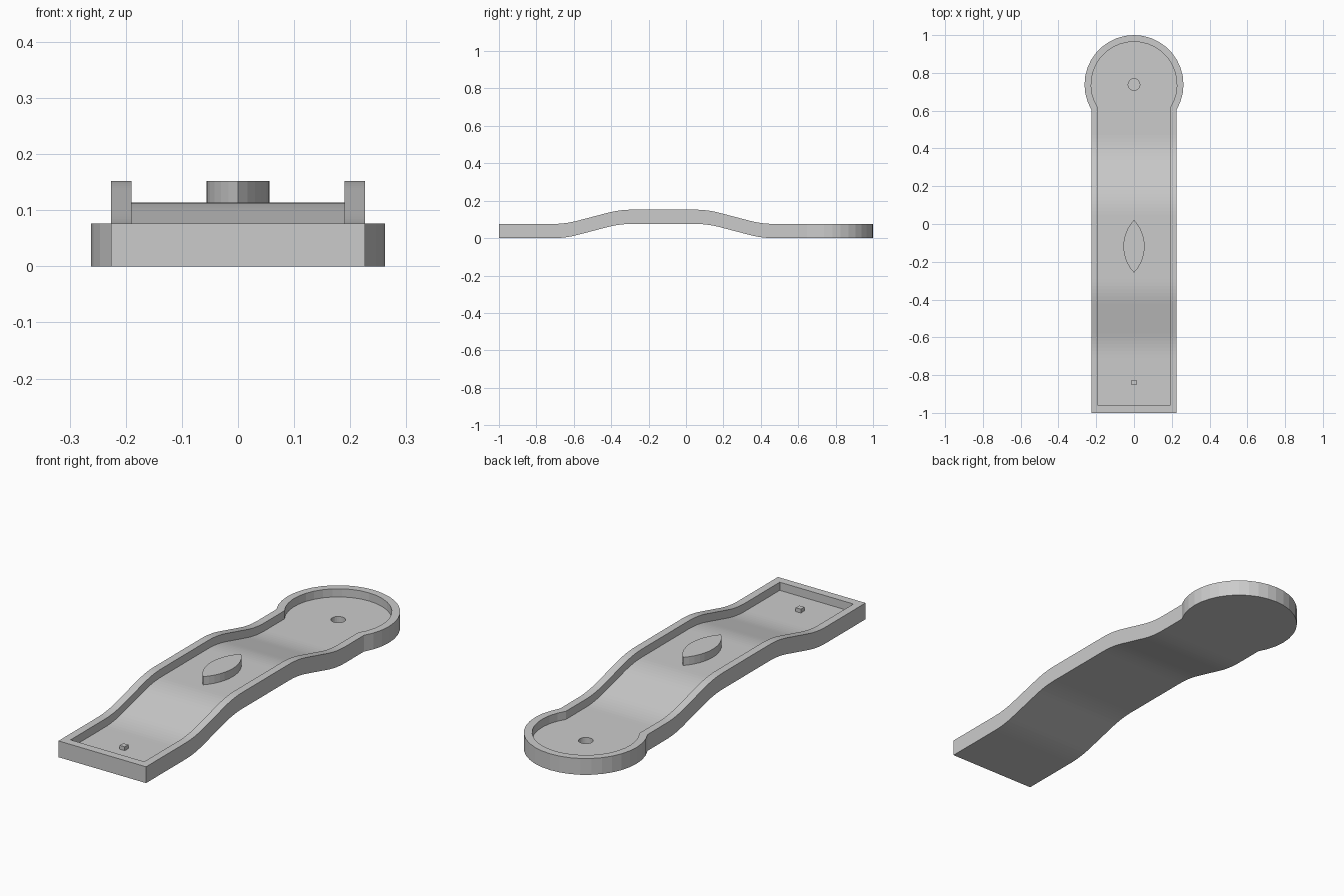
import bpy, bmesh, math

if "Cube" in bpy.data.objects:
    bpy.data.objects.remove(bpy.data.objects["Cube"])

H, FLOOR, CY = 0.076, 0.038, 0.738      # rim height, floor height, green centre
ARC = 24                                # facets round the green


def hump(y):
    """Height of the raised middle: flat top, straight ramps, rounded bends."""
    length, bend = 0.42, 0.13
    t = 0.59 - abs(y + 0.12)
    s = H / (length - bend)
    if t <= 0:
        return 0.0
    if t >= length:
        return H
    if t < bend:
        return s * t * t / (2 * bend)
    if t > length - bend:
        return H - s * (length - t) ** 2 / (2 * bend)
    return s * (t - bend / 2)


def finish(name, bm):
    bmesh.ops.recalc_face_normals(bm, faces=bm.faces[:])
    mesh = bpy.data.meshes.new(name)
    bm.to_mesh(mesh)
    bm.free()
    obj = bpy.data.objects.new(name, mesh)
    bpy.context.collection.objects.link(obj)
    return obj


# Stations along the lane: dense only in the bends
STATIONS = []
for a, b in ((-0.71, -0.58), (-0.42, -0.29), (0.05, 0.18), (0.34, 0.47)):
    STATIONS += [a + (b - a) * i / 7 for i in range(8)]


def outline(width, front, radius):
    """Keyhole outline: right side, round end, left side."""
    start = -math.acos(width / radius)
    right = [(width, y) for y in [front] + STATIONS]
    arc = []
    for i in range(ARC + 1):
        a = start + (math.pi - 2 * start) * i / ARC
        arc.append((radius * math.cos(a), CY + radius * math.sin(a)))
    return right + arc + [(-x, y) for x, y in reversed(right)]


def add_loop(bm, pts, z):
    return [bm.verts.new((x, y, z + hump(y))) for x, y in pts]


def bridge(bm, a, b):
    n = len(a)
    for i in range(n):
        j = (i + 1) % n
        bm.faces.new((a[i], a[j], b[j], b[i]))


def ladder(bm, loop, count):
    """Cross strips between the left and right sides of a loop."""
    for i in range(count):
        bm.faces.new((loop[i], loop[i + 1], loop[-2 - i], loop[-1 - i]))


# Lane: solid tray with rim, humped floor and cup
bm = bmesh.new()
outer = outline(0.226, -1.0, 0.262)
inner = outline(0.19, -0.962, 0.227)
bottom = add_loop(bm, outer, 0)
top = add_loop(bm, outer, H)
lip = add_loop(bm, inner, H)
floor = add_loop(bm, inner, FLOOR)
bridge(bm, bottom, top)
bridge(bm, top, lip)
bridge(bm, lip, floor)
k = len(STATIONS) + 1                    # index where the round end starts
for loop in (bottom, floor):
    ladder(bm, loop, k)
bm.faces.new(bottom[k:k + ARC + 1])

circle = [(0.031 * math.cos(i * math.tau / 24), CY + 0.031 * math.sin(i * math.tau / 24))
          for i in range(24)]
cup_top = add_loop(bm, circle, FLOOR)
cup_low = add_loop(bm, circle, 0.008)
bridge(bm, cup_top, cup_low)
bm.faces.new(cup_low)
green = floor[k:k + ARC + 1]
edges = []
for loop in (green, cup_top):
    for i in range(len(loop)):
        e = bm.edges.get((loop[i - 1], loop[i]))
        edges.append(e or bm.edges.new((loop[i - 1], loop[i])))
bmesh.ops.triangle_fill(bm, edges=edges, use_beauty=True, normal=(0, 0, 1))
finish("lane", bm)


def prism(name, pts, z0, z1):
    bm = bmesh.new()
    low = [bm.verts.new((x, y, z0)) for x, y in pts]
    high = [bm.verts.new((x, y, z1)) for x, y in pts]
    bridge(bm, low, high)
    bm.faces.new(low)
    bm.faces.new(high)
    return finish(name, bm)


# Pointed oval obstacle on the crest
half, wide = 0.14, 0.056
rad = (half ** 2 + wide ** 2) / (2 * wide)
ang = math.asin(half / rad)
side = []
for i in range(13):
    a = -ang + 2 * ang * i / 12
    side.append((rad * math.cos(a) - rad + wide, -0.118 + rad * math.sin(a)))
lens = side + [(-x, y) for x, y in reversed(side[1:-1])]
prism("obstacle", lens, H + FLOOR - 0.005, 2 * H)

# Small tee block
t = 0.013
prism("tee", [(-t, -0.84 - t), (t, -0.84 - t), (t, -0.84 + t), (-t, -0.84 + t)],
      FLOOR - 0.005, FLOOR + 0.018)
